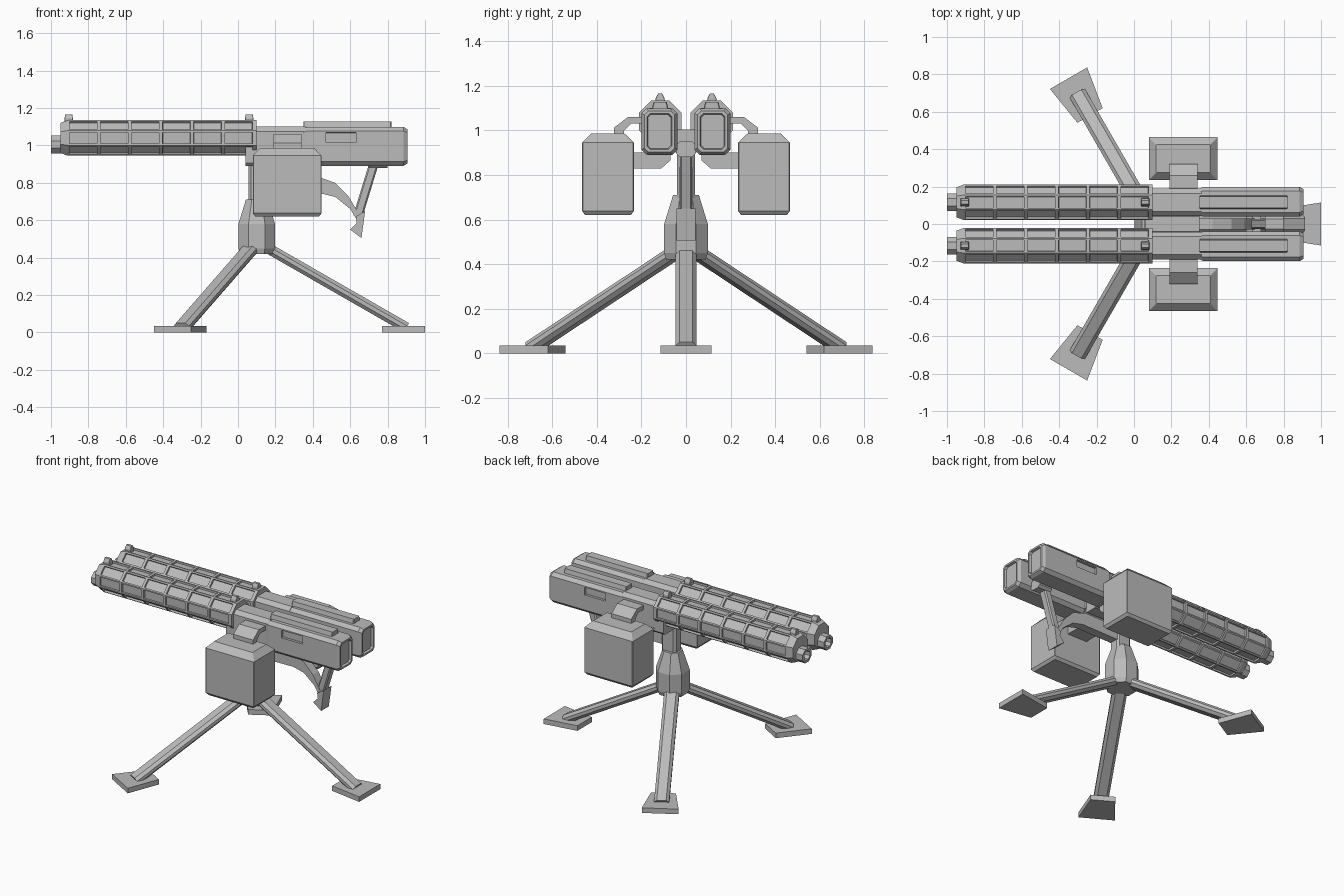
import bpy, bmesh, math
from mathutils import Vector, Matrix

if "Cube" in bpy.data.objects:
    bpy.data.objects.remove(bpy.data.objects["Cube"])

steel = bpy.data.materials.new("grey steel")
steel.diffuse_color = (0.5, 0.5, 0.5, 1)
steel.use_nodes = True
steel.node_tree.nodes["Principled BSDF"].inputs["Base Color"].default_value = steel.diffuse_color


def finish(name, bm):
    bmesh.ops.recalc_face_normals(bm, faces=bm.faces)
    me = bpy.data.meshes.new(name)
    bm.to_mesh(me)
    bm.free()
    me.materials.append(steel)
    ob = bpy.data.objects.new(name, me)
    bpy.context.collection.objects.link(ob)
    return ob


def skin(rings):
    """Join rings of equal point count, cap both ends."""
    bm = bmesh.new()
    vs = [[bm.verts.new(p) for p in r] for r in rings]
    n = len(vs[0])
    sides = []
    for a, b in zip(vs, vs[1:]):
        sides.append([bm.faces.new((a[i], a[(i + 1) % n], b[(i + 1) % n], b[i])) for i in range(n)])
    bm.faces.new(vs[0])
    bm.faces.new(vs[-1])
    bmesh.ops.recalc_face_normals(bm, faces=bm.faces)
    return bm, sides


def loft(name, rings):
    return finish(name, skin(rings)[0])


def chamfered(hw, hh, c):
    """2D rectangle with cut corners."""
    return [(hw - c, -hh), (hw, -hh + c), (hw, hh - c), (hw - c, hh),
            (-hw + c, hh), (-hw, hh - c), (-hw, -hh + c), (-hw + c, -hh)]


def xring(x, y, z, hw, hh, c):
    return [(x, y + a, z + b) for a, b in chamfered(hw, hh, c)]


def zring(x, y, z, hx, hy, c):
    return [(x + a, y + b, z) for a, b in chamfered(hx, hy, c)]


def octring(x, y, z, r):
    """Octagon with flat sides at distance r."""
    return xring(x, y, z, r, r, r * (2 - math.sqrt(2)))


def slab(name, pts, to3d, lo, hi):
    return loft(name, [[to3d(a, b, t) for a, b in pts] for t in (lo, hi)])


def bar(name, a, b, hw, ht, c=0.01):
    """Chamfered bar from a to b, hw sideways (level), ht across."""
    a, b = Vector(a), Vector(b)
    d = (b - a).normalized()
    side = d.cross(Vector((0, 0, 1))).normalized()
    up = side.cross(d)
    return loft(name, [[p + side * u + up * v for u, v in chamfered(hw, ht, c)] for p in (a, b)])


for s, tag in ((-1, "front"), (1, "back")):
    gy = 0.116 * s

    # slotted barrel jacket
    pitch = 0.166
    xs = [-0.95, -0.91] + [-0.91 + pitch * (i + 1) for i in range(6)] + [0.1]
    bm, sides = skin([octring(x, gy, 1.04, 0.08 if i == 0 else 0.095) for i, x in enumerate(xs)])
    slots = [f for band in sides[1:7] for f in band]
    bmesh.ops.inset_individual(bm, faces=slots, thickness=0.013, depth=0)
    bmesh.ops.inset_individual(bm, faces=slots, thickness=0.001, depth=-0.012)
    finish(tag + "_barrel_jacket", bm)

    # hollow muzzle
    loft(tag + "_muzzle", [octring(x, gy, 1.005, r) for x, r in
                           ((-0.9, 0.047), (-1.0, 0.047), (-1.0, 0.03), (-0.955, 0.03))])

    # sights
    for x, part in ((-0.905, "_fore_sight"), (0.06, "_rear_sight")):
        loft(tag + part, [zring(x, gy, z, hx, hy, 0.002) for z, hx, hy in
                          ((1.12, 0.022, 0.022), (1.145, 0.022, 0.02), (1.165, 0.02, 0.009))])

    # receiver: front housing and larger rear housing with recessed end
    loft(tag + "_front_housing", [xring(x, gy, 1.0, 0.073, 0.1, 0.025) for x in (0.1, 0.36)])
    loft(tag + "_lower_housing", [xring(x, gy, 0.97, 0.07, 0.08, 0.015) for x in (0.04, 0.36)])
    rear = loft(tag + "_rear_housing", [
        xring(x, 0.119 * s, 0.995, 0.08 - d, 0.104 - d, 0.022 - d * 0.3)
        for x, d in ((0.35, 0.01), (0.37, 0), (0.885, 0), (0.905, 0.012), (0.905, 0.024), (0.89, 0.028))])
    loft(tag + "_top_cover", [zring(0.585, gy, z, hx, hy, 0.004) for z, hx, hy in
                              ((1.09, 0.235, 0.038), (1.128, 0.235, 0.03))])

    # ejection slot cut in the outer side
    cutter = loft(tag + "_slot_cutter", [xring(x, 0.2 * s, 1.042, 0.018, 0.026, 0.001) for x in (0.47, 0.63)])
    cutter.hide_render = True
    cutter.hide_viewport = True
    cut = rear.modifiers.new("slot", 'BOOLEAN')
    cut.operation = 'DIFFERENCE'
    cut.solver = 'EXACT'
    cut.object = cutter

    # ammunition box with sloped lid
    loft(tag + "_ammo_box", [zring(0.263, 0.35 * s, z, hx, hy, 0.003) for z, hx, hy in
                             ((0.62, 0.17, 0.102), (0.638, 0.184, 0.116),
                              (0.945, 0.184, 0.116), (0.985, 0.145, 0.075))])

    # feed chute and box bracket, drawn in y-z and run along x
    yz = lambda a, b, t: (t, a * s, b)
    slab(tag + "_feed_chute", [(0.322, 0.97), (0.322, 1.013), (0.26, 1.06), (0.18, 1.06), (0.18, 1.03),
                               (0.247, 1.03), (0.278, 0.998), (0.278, 0.97)], yz, 0.19, 0.34)
    slab(tag + "_box_bracket", [(0.24, 0.9), (0.24, 0.83), (0.11, 0.83), (0.07, 0.865), (0.07, 0.9)],
         yz, 0.19, 0.34)

# cradle between the guns and the pivot post
loft("cradle", [xring(x, 0, 0.95, 0.055, 0.055, 0.015) for x in (0.06, 0.35)])
loft("pivot_post", [zring(0.11, 0, z, 0.055, 0.04, 0.015) for z in (0.6, 0.92)])

# shoulder stock: curved arm, butt plate and strut, drawn in x-z
xz = lambda a, b, t: (a, t, b)
slab("stock_arm", [(0.1, 0.83), (0.42, 0.835), (0.52, 0.80), (0.59, 0.73), (0.64, 0.645), (0.66, 0.56),
                   (0.60, 0.66), (0.52, 0.725), (0.44, 0.745), (0.1, 0.74)], xz, -0.03, 0.03)
slab("butt_plate", [(0.63, 0.62), (0.68, 0.65), (0.66, 0.505), (0.60, 0.55), (0.635, 0.585)], xz, -0.042, 0.042)
bar("stock_strut", (0.64, 0, 0.62), (0.735, 0, 0.93), 0.028, 0.025, 0.008)
loft("strut_joint", [xring(x, 0, 0.915, 0.042, 0.035, 0.015) for x in (0.70, 0.80)])

# tripod head
loft("tripod_head", [zring(0.1, 0, z, r, r, r * 0.55) for z, r in
                     ((0.42, 0.088), (0.45, 0.098), (0.58, 0.098), (0.71, 0.058))])

# three legs and wedge-shaped feet
for k, tag in enumerate(("rear", "back_left", "front_left")):
    turn = Matrix.Rotation(k * math.radians(120), 3, 'Z')
    place = lambda r, w, z: turn @ Vector((r, w, z)) + Vector((0.1, 0, 0))
    bar(tag + "_leg", place(0.04, 0, 0.462), place(0.80, 0, 0.026), 0.047, 0.028, 0.018)
    slab(tag + "_foot", [(0.67, -0.078), (0.9, -0.115), (0.9, 0.115), (0.67, 0.078)], place, 0, 0)
    foot = bpy.data.objects[tag + "_foot"]
    for v in foot.data.vertices[4:]:
        v.co.z = 0.035
    bm = bmesh.new()
    bm.from_mesh(foot.data)
    bmesh.ops.recalc_face_normals(bm, faces=bm.faces)
    bm.to_mesh(foot.data)
    bm.free()
